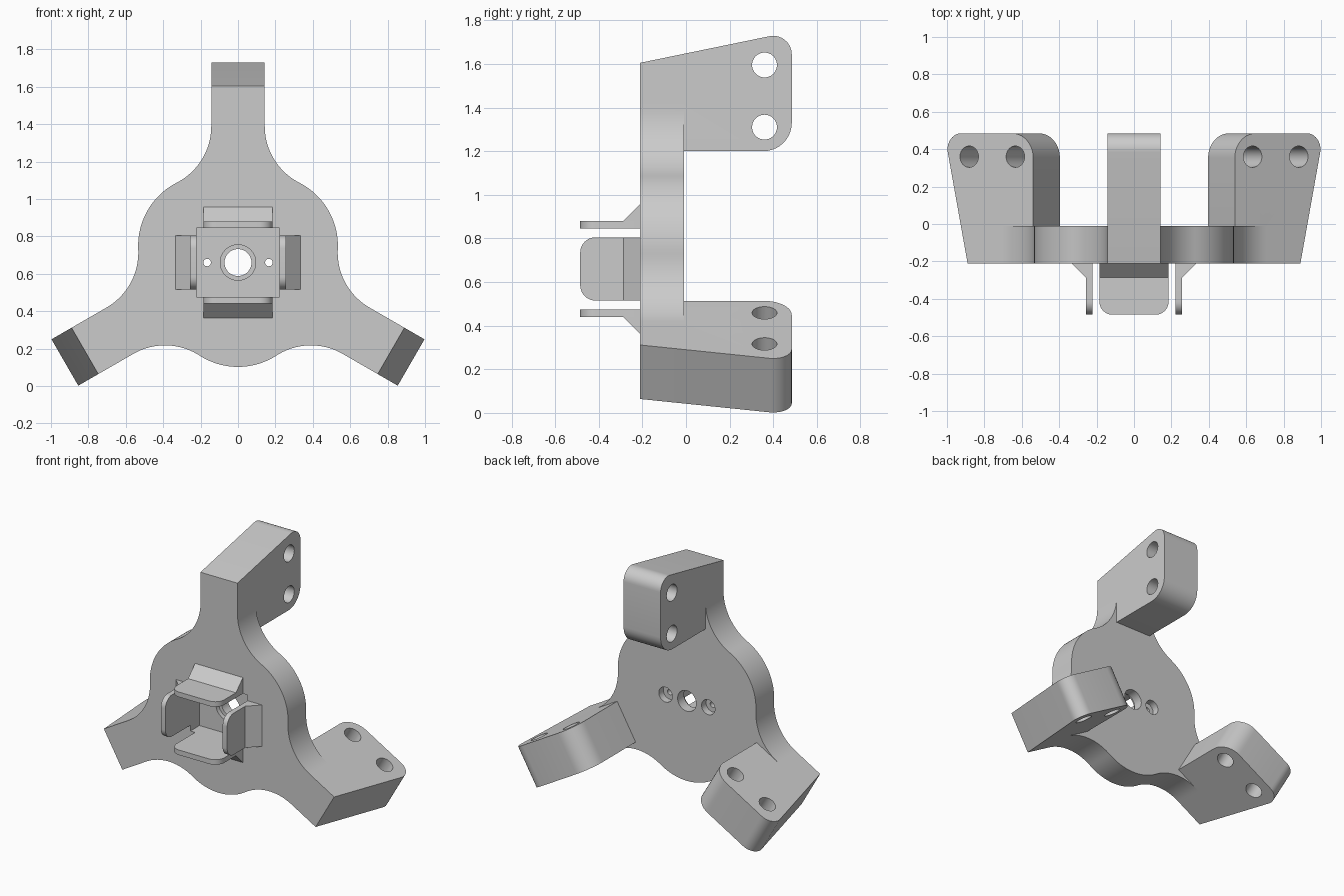
import bpy, bmesh, math
from mathutils import Matrix, Vector

if "Cube" in bpy.data.objects:
    bpy.data.objects.remove(bpy.data.objects["Cube"])

CZ = 0.66                      # height of the hub axis
FRONT, BACK = -0.21, -0.01     # hub plate faces
ARM = 0.143                    # half width of an arm
JOIN = 0.76                    # radius where arm blocks meet the plate

grey = bpy.data.materials.new("plain grey")
grey.use_nodes = True
grey.diffuse_color = (0.6, 0.6, 0.6, 1)
grey.node_tree.nodes["Principled BSDF"].inputs["Base Color"].default_value = (0.6, 0.6, 0.6, 1)


def arc(cx, cy, r, a, b, n=20):
    """Points on an arc from angle a to b (degrees)."""
    angles = [math.radians(a + (b - a) * i / n) for i in range(n + 1)]
    return [(cx + r * math.cos(t), cy + r * math.sin(t)) for t in angles]


def rounded(corners, n=10):
    """Polygon from (x, y, radius) corners, with true arcs at the rounded ones."""
    pts = []
    for i, (x, y, r) in enumerate(corners):
        p = Vector((x, y))
        if r == 0:
            pts.append((x, y))
            continue
        d0 = (Vector(corners[i - 1][:2]) - p).normalized()
        d1 = (Vector(corners[(i + 1) % len(corners)][:2]) - p).normalized()
        half = d0.angle(d1) / 2
        centre = p + (d0 + d1).normalized() * r / math.sin(half)
        v0 = (p + d0 * r / math.tan(half) - centre).normalized()
        v1 = (p + d1 * r / math.tan(half) - centre).normalized()
        for k in range(n + 1):
            pts.append(tuple(centre + v0.slerp(v1, k / n).normalized() * r))
    return pts


def prism(name, pts, place, depth, turn=0):
    """Extrude a profile placed in 3D, then turn it about the hub axis."""
    bm = bmesh.new()
    face = bm.faces.new([bm.verts.new(place(*p)) for p in pts])
    new = bmesh.ops.extrude_face_region(bm, geom=[face])["geom"]
    verts = [v for v in new if isinstance(v, bmesh.types.BMVert)]
    bmesh.ops.translate(bm, verts=verts, vec=depth)
    bmesh.ops.recalc_face_normals(bm, faces=bm.faces)
    bm.transform(Matrix.Translation((0, 0, CZ)) @ Matrix.Rotation(math.radians(turn), 4, "Y"))
    me = bpy.data.meshes.new(name)
    bm.to_mesh(me)
    bm.free()
    me.materials.append(grey)
    ob = bpy.data.objects.new(name, me)
    bpy.context.collection.objects.link(ob)
    return ob


def combine(target, other, operation):
    """Apply a boolean and drop the helper."""
    mod = target.modifiers.new("join", "BOOLEAN")
    mod.operation, mod.object, mod.solver = operation, other, "EXACT"
    bpy.context.view_layer.objects.active = target
    bpy.ops.object.modifier_apply(modifier=mod.name)
    bpy.data.objects.remove(other)


def drill(target, x, r, y0, y1):
    """Round hole along the hub axis."""
    combine(target, prism("cutter", arc(x, 0, r, 0, 350, 35), lambda u, v: (u, y0, v),
                          (0, y1 - y0, 0)), "DIFFERENCE")


# Hub outline: three lobes blended into three arms
lobe_x, lobe_y, lobe_r, blend = 0.156, 0.09, 0.378, 0.34
blend_x = ARM + blend
blend_y = lobe_y + math.sqrt((lobe_r + blend) ** 2 - (blend_x - lobe_x) ** 2)
tangent = math.degrees(math.atan2(blend_y - lobe_y, blend_x - lobe_x))
right = arc(blend_x, blend_y, blend, 180, 180 + tangent)
left = [(-x, y) for x, y in reversed(right)]
third = left + [(-ARM, JOIN), (ARM, JOIN)] + right
third += arc(lobe_x, lobe_y, lobe_r, tangent, 60 - tangent)[1:-1]
outline = []
for k in range(3):
    t = math.radians(-120 * k)
    outline += [(x * math.cos(t) - y * math.sin(t), x * math.sin(t) + y * math.cos(t))
                for x, y in third]
body = prism("mount_body", outline, lambda u, v: (u, FRONT, v), (0, BACK - FRONT, 0))

# Arm blocks reaching backwards, each with two cross holes
block = rounded([(FRONT, JOIN, 0), (FRONT, 0.945, 0), (0.485, 1.088, 0.085),
                 (0.485, 0.54, 0.13), (BACK, 0.54, 0), (BACK, JOIN, 0)])
for k in range(3):
    arm = prism("arm_block", block, lambda y, v: (-ARM, y, v), (2 * ARM, 0, 0), 120 * k)
    for v in (0.65, 0.935):
        hole = prism("cutter", arc(0.36, v, 0.057, 0, 350, 35),
                     lambda y, z: (-0.3, y, z), (0.6, 0, 0), 120 * k)
        combine(arm, hole, "DIFFERENCE")
    combine(body, arm, "UNION")

# Front pocket, bored centre and counterbored screw holes
W, H, FLOOR = 0.221, 0.185, -0.11
pocket = prism("cutter", [(-W, -H), (W, -H), (W, H), (-W, H)],
               lambda u, v: (u, FRONT - 0.05, v), (0, FLOOR - FRONT + 0.05, 0))
combine(body, pocket, "DIFFERENCE")
drill(body, 0, 0.095, FLOOR - 0.05, FLOOR + 0.03)
drill(body, 0, 0.072, -0.3, 0.1)
for x in (-0.165, 0.165):
    drill(body, x, 0.02, -0.3, 0.1)
    drill(body, x, 0.052, -0.06, 0.1)

# Four clip tabs round the pocket: rounded plate plus sloped foot
TIP, THICK = -0.485, 0.035
for name, turn, reach, half in (("top", 0, H, 0.185), ("left", 90, W, 0.145),
                                ("bottom", 180, H, 0.185), ("right", 270, W, 0.145)):
    plate = rounded([(-half, FRONT, 0), (-half, TIP, 0.07), (half, TIP, 0.07), (half, FRONT, 0)])
    prism(name + "_tab", plate, lambda x, y: (x, y, reach), (0, 0, THICK), turn)
    foot = [(FRONT, reach + THICK), (FRONT - 0.077, reach + THICK), (FRONT, reach + THICK + 0.077)]
    prism(name + "_tab_foot", foot, lambda y, v: (-half, y, v), (2 * half, 0, 0), turn)

# Smooth the curved walls, keep the edges crisp
bpy.ops.object.select_all(action="DESELECT")
for ob in bpy.context.scene.objects:
    if ob.type == "MESH":
        ob.select_set(True)
        bpy.context.view_layer.objects.active = ob
bpy.ops.object.shade_smooth_by_angle(angle=math.radians(25))
